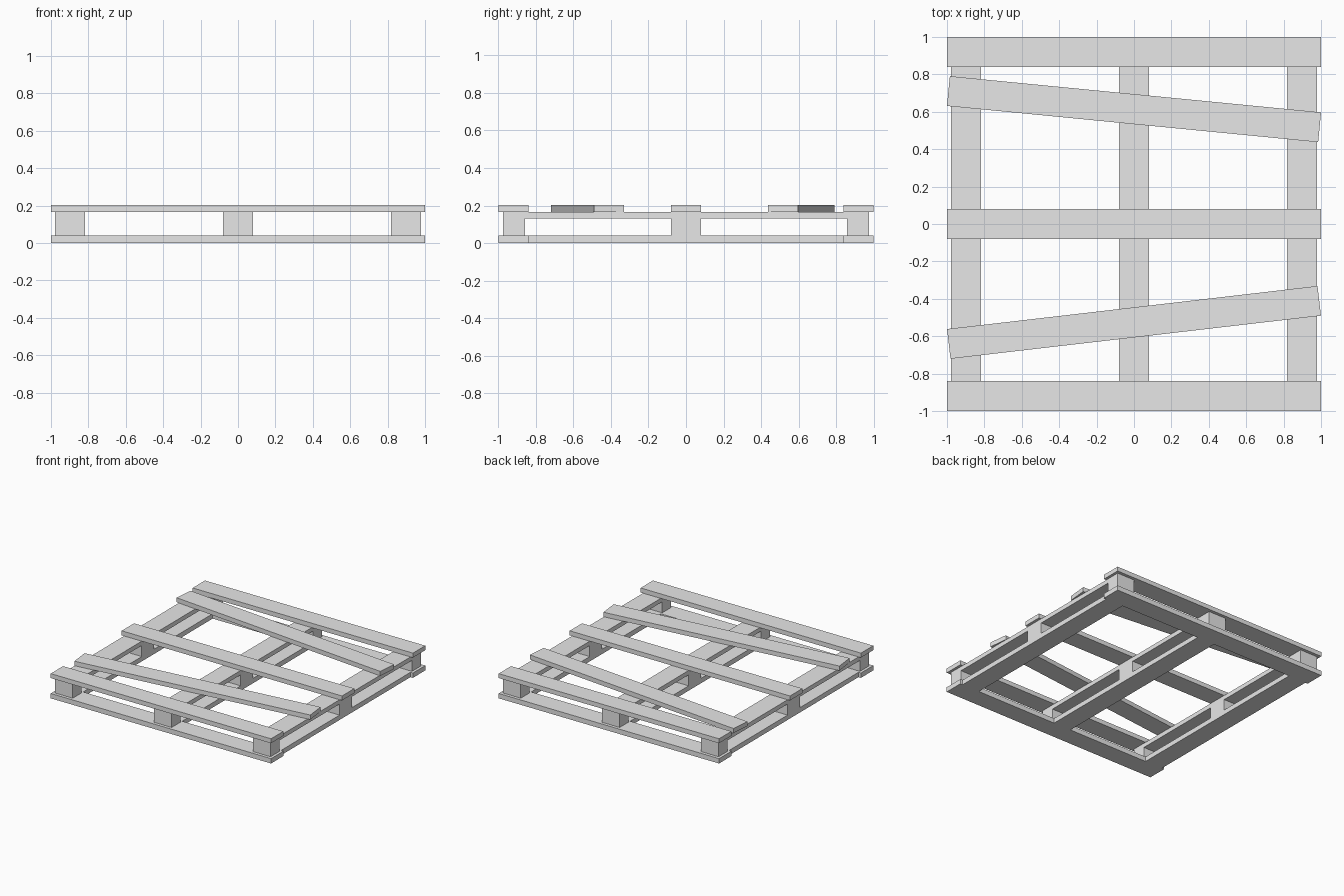
import bpy
from math import radians

cube = bpy.data.objects.get("Cube")
if cube:
    bpy.data.objects.remove(cube, do_unlink=True)

grey = bpy.data.materials.new("plain grey")
grey.use_nodes = True
grey.diffuse_color = (0.8, 0.8, 0.8, 1)
grey.node_tree.nodes["Principled BSDF"].inputs["Base Color"].default_value = (0.8, 0.8, 0.8, 1)

W = 0.16                                   # board width
RAIL_X = 0.898                             # centre of the outer rails
Z_BASE, Z_RAIL, Z_DECK, Z_TOP = 0.04, 0.13, 0.166, 0.203


def box(name, x, y, size_x, size_y, z0, z1, turn=0):
    bpy.ops.mesh.primitive_cube_add(size=1, location=(x, y, (z0 + z1) / 2),
                                    rotation=(0, 0, radians(turn)))
    ob = bpy.context.object
    ob.name = name
    ob.scale = (size_x, size_y, z1 - z0)
    bpy.ops.object.transform_apply(location=False, rotation=False, scale=True)
    ob.data.materials.append(grey)
    return ob


# Front and back boards, on the ground and on the deck
for side, y in (("front", -0.92), ("back", 0.92)):
    box(side + "_base_board", 0, y, 2, W, 0, Z_BASE)
    box(side + "_deck_board", 0, y, 2, W, Z_DECK, Z_TOP)

# Base runners, blocks and upper rails
for side, x in (("right", -RAIL_X), ("middle", 0), ("left", RAIL_X)):
    box(side + "_base_runner", x, 0, W, 2 - 2 * W, 0, Z_BASE)
    box(side + "_rail", x, 0, W, 1.72, Z_RAIL, Z_DECK)
    box(side + "_centre_block", x, 0, W, W, Z_BASE, Z_RAIL)
    box(side + "_front_block", x, -0.917, W, 0.115, Z_BASE, Z_DECK)
    box(side + "_back_block", x, 0.917, W, 0.115, Z_BASE, Z_DECK)

# Straight centre slat and two crooked slats
box("centre_deck_board", 0, 0, 2, W, Z_DECK, Z_TOP)
box("back_crooked_board", 0, 0.614, 1.994, W, Z_DECK, Z_TOP, -5.57)
box("front_crooked_board", 0, -0.526, 1.994, W, Z_DECK, Z_TOP, 6.63)
